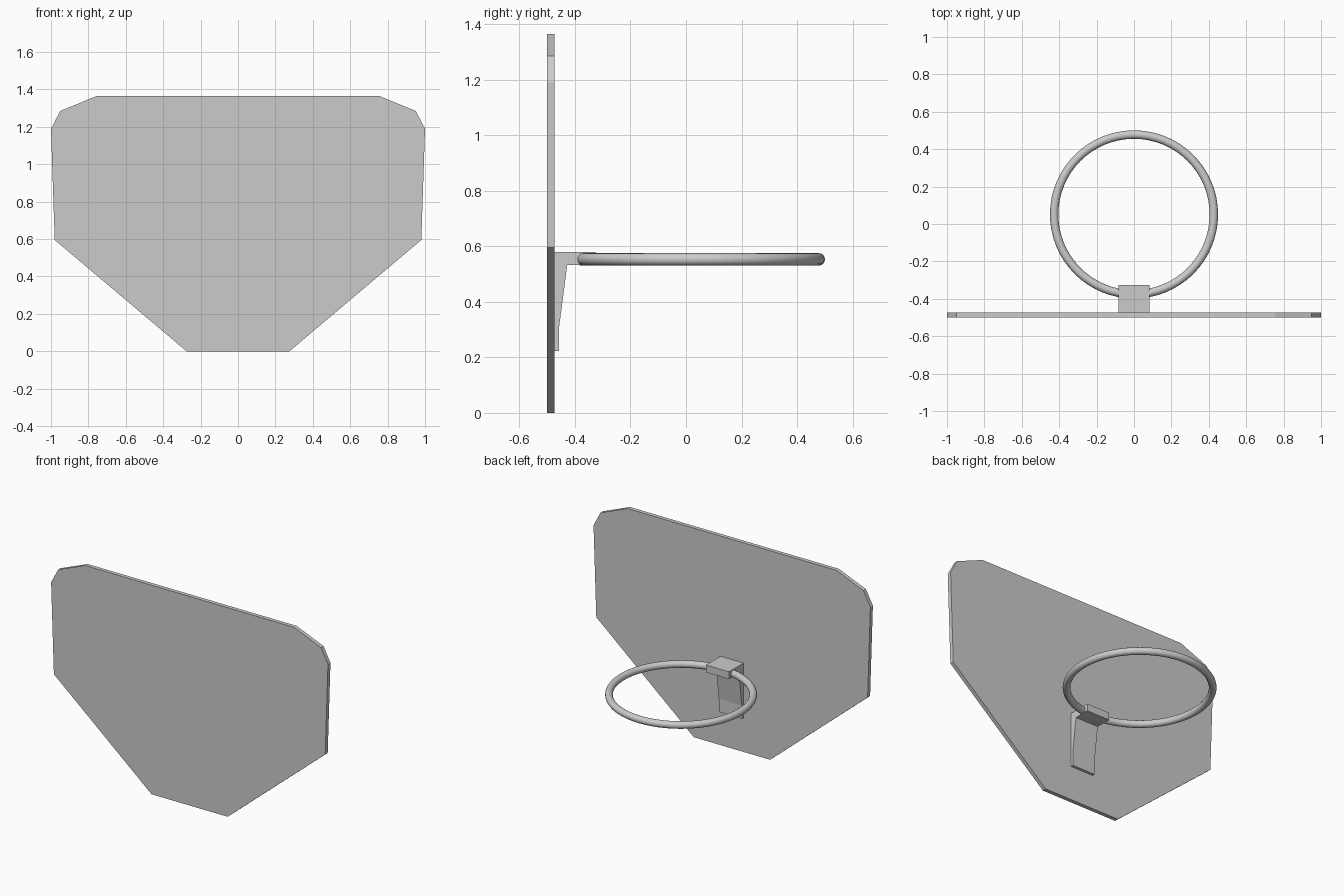
import bpy
import bmesh
from mathutils import Vector

if "Cube" in bpy.data.objects:
    bpy.data.objects.remove(bpy.data.objects["Cube"])


def extrude_profile(name, points, direction):
    """Make a solid by extruding a closed flat outline along a direction."""
    bm = bmesh.new()
    face = bm.faces.new([bm.verts.new(p) for p in points])
    result = bmesh.ops.extrude_face_region(bm, geom=[face], use_keep_orig=True)
    moved = [g for g in result["geom"] if isinstance(g, bmesh.types.BMVert)]
    bmesh.ops.translate(bm, verts=moved, vec=Vector(direction))
    bmesh.ops.recalc_face_normals(bm, faces=bm.faces)
    mesh = bpy.data.meshes.new(name)
    bm.to_mesh(mesh)
    bm.free()
    obj = bpy.data.objects.new(name, mesh)
    bpy.context.collection.objects.link(obj)
    return obj


# Backboard: right half of the outline, mirrored to the left
half = [(0.275, 0), (0.98, 0.595), (1.0, 1.19), (0.95, 1.285), (0.755, 1.365)]
outline = half + [(-x, z) for x, z in reversed(half)]
extrude_profile("backboard", [(x, -0.5, z) for x, z in outline], (0, 0.026, 0))

# Bracket: side profile with a tapering brace under the top block
side = [(-0.475, 0.58), (-0.325, 0.58), (-0.325, 0.532), (-0.428, 0.532),
        (-0.457, 0.31), (-0.457, 0.223), (-0.475, 0.223)]
extrude_profile("rim_bracket", [(-0.083, y, z) for y, z in side], (0.166, 0, 0))

# Rim: smooth ring passing through the bracket block
bpy.ops.mesh.primitive_torus_add(
    location=(0, 0.051, 0.553), major_radius=0.427, minor_radius=0.0225,
    major_segments=64, minor_segments=16)
rim = bpy.context.object
rim.name = "rim"
bpy.ops.object.shade_smooth_by_angle()
